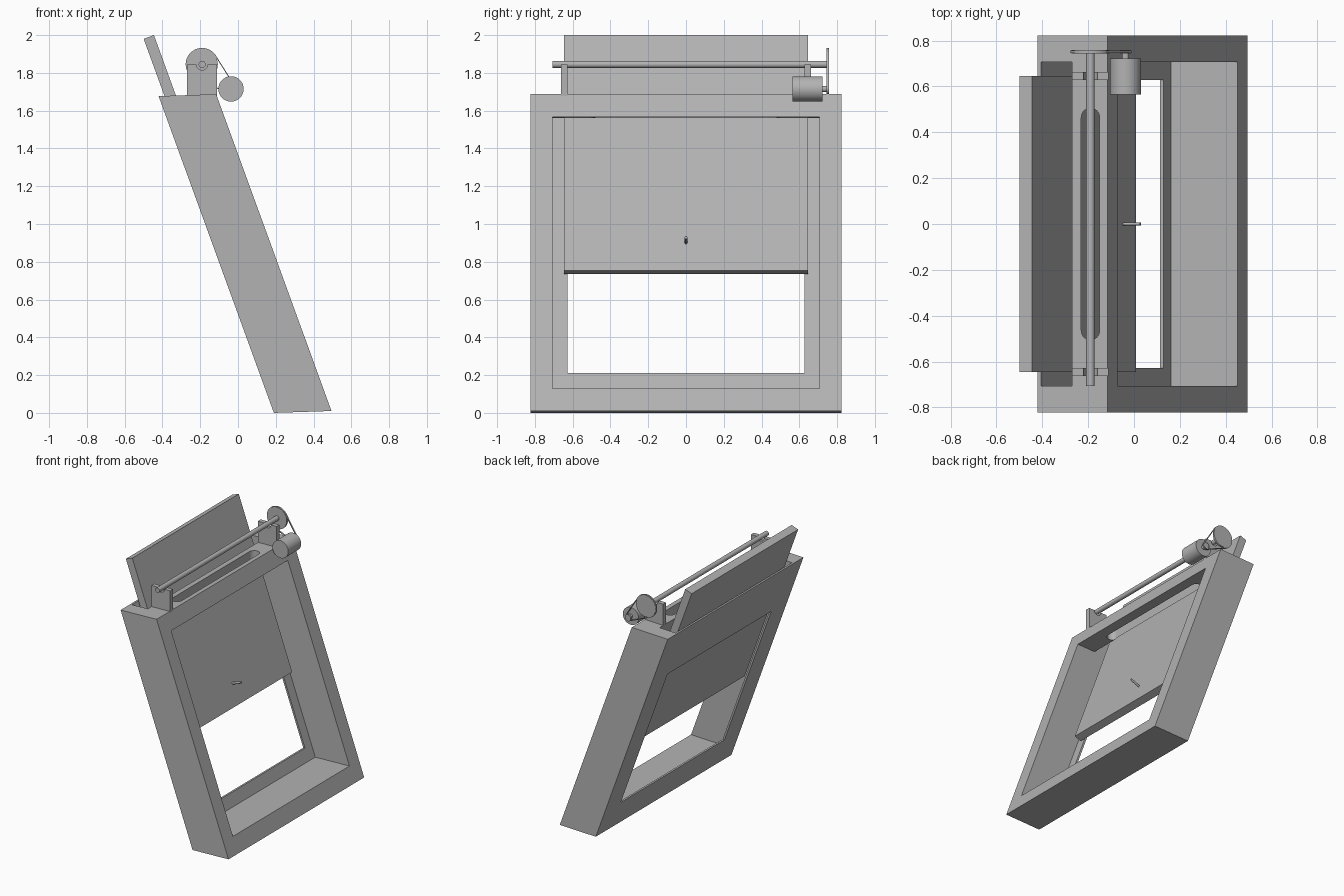
import bpy
import bmesh
from math import cos, sin, pi, acos, atan2, hypot, radians
from mathutils import Vector

cube = bpy.data.objects.get("Cube")
if cube:
    bpy.data.objects.remove(cube, do_unlink=True)

grey = bpy.data.materials.new("plain_grey")
grey.use_nodes = True
grey.diffuse_color = (0.45, 0.45, 0.45, 1)
grey.node_tree.nodes["Principled BSDF"].inputs["Base Color"].default_value = (0.45, 0.45, 0.45, 1)

LEAN = radians(20)
UP = Vector((-sin(LEAN), 0, cos(LEAN)))      # along the leaning panel
OUT = Vector((cos(LEAN), 0, sin(LEAN)))      # out of the panel's front
FRAME_H = 1.677


def finish(name, bm, smooth=False):
    bmesh.ops.recalc_face_normals(bm, faces=bm.faces)
    mesh = bpy.data.meshes.new(name)
    bm.to_mesh(mesh)
    bm.free()
    mesh.materials.append(grey)
    obj = bpy.data.objects.new(name, mesh)
    bpy.context.collection.objects.link(obj)
    if smooth:
        bpy.ops.object.select_all(action='DESELECT')
        obj.select_set(True)
        bpy.context.view_layer.objects.active = obj
        bpy.ops.object.shade_smooth_by_angle(angle=radians(30))
    return obj


def extrude(name, points, offset, smooth=False):
    """Solid made by sweeping a flat outline along an offset."""
    bm = bmesh.new()
    face = bm.faces.new([bm.verts.new(p) for p in points])
    new = bmesh.ops.extrude_face_region(bm, geom=[face])["geom"]
    verts = [v for v in new if isinstance(v, bmesh.types.BMVert)]
    bmesh.ops.translate(bm, verts=verts, vec=offset)
    return finish(name, bm, smooth)


def side_prism(name, outline, y0, y1, smooth=False):
    return extrude(name, [(x, y0, z) for x, z in outline], (0, y1 - y0, 0), smooth)


def arc(cx, cz, r, a0, a1, n):
    return [(cx + r * cos(a0 + (a1 - a0) * i / n), cz + r * sin(a0 + (a1 - a0) * i / n))
            for i in range(n + 1)]


def rod(name, cx, cz, r, y0, y1, n=48):
    return side_prism(name, arc(cx, cz, r, 0, 2 * pi, n)[:-1], y0, y1, True)


def frame_block(name, u0, u1, h0, h1, half):
    """Leaning block: u is depth from the frame's back, h is height."""
    corners = [(u0, h0), (u1, h0), (u1, h1), (u0, h1)]
    outline = [(0.19 + u - 0.364 * h, h + 0.033 * u) for u, h in corners]
    return side_prism(name, outline, -half, half)


def cut(target, cutter):
    mod = target.modifiers.new("cut", 'BOOLEAN')
    mod.operation = 'DIFFERENCE'
    mod.solver = 'EXACT'
    mod.object = cutter
    bpy.context.view_layer.objects.active = target
    bpy.ops.object.modifier_apply(modifier=mod.name)
    bpy.data.objects.remove(cutter, do_unlink=True)


# Leaning frame: front pocket, back window, panel slot and rope slot
frame = frame_block("frame", 0, 0.305, 0, FRAME_H, 0.822)
cut(frame, frame_block("pocket_cutter", 0.015, 0.4, 0.12, 1.557, 0.706))
cut(frame, frame_block("window_cutter", -0.1, 0.1, 0.21, 1.30, 0.628))
cut(frame, frame_block("panel_slot_cutter", 0.015, 0.15, 1.45, 1.8, 0.706))
stadium = arc(-0.19, 0.465, 0.04, 0, pi, 16) + arc(-0.19, -0.465, 0.04, pi, 2 * pi, 16)
cut(frame, extrude("rope_slot_cutter", [(x, y, 1.45) for x, y in stadium], (0, 0, 0.4)))

# Sliding panel
top_front = Vector((-0.445, -0.645, 2.0))
bottom_front = top_front - UP * 1.325
back = OUT * -0.058
extrude("sliding_panel", [top_front, bottom_front, bottom_front + back, top_front + back],
        (0, 1.29, 0))

# Small peg handle on the panel
side = Vector((0, 1, 0))
root = Vector((-0.05, 0, 0.9))
ring = [root + side * (0.007 * cos(a)) + UP * (0.009 * sin(a))
        for a in (2 * pi * i / 20 for i in range(20))]
extrude("handle", ring, OUT * 0.083, True)

# Brackets with a half-round cradle for the shaft
SX, SZ = -0.19, 1.845
cradle = [(-0.27, 1.675), (-0.112, 1.675), (-0.112, SZ)]
cradle += arc(SX, SZ, 0.03, 0, -pi, 16) + [(-0.27, SZ)]
for label, y in (("right", -0.645), ("left", 0.645)):
    side_prism("bracket_" + label, cradle, y - 0.017, y + 0.017, True)

# Winding shaft and its large pulley
rod("winding_shaft", SX, SZ, 0.0185, -0.707, 0.757)
rod("large_pulley", SX, SZ, 0.083, 0.743, 0.758, 64)

# Motor with stub shaft and small pulley
MX, MZ = -0.037, 1.715
rod("motor", MX, MZ, 0.067, 0.565, 0.722, 64)
rod("motor_shaft", MX, MZ, 0.016, 0.72, 0.745)
rod("small_pulley", MX, MZ, 0.024, 0.743, 0.758)


# Belt running round both pulleys
def belt_loop(extra):
    big, small = 0.082 + extra, 0.022 + extra
    phi = atan2(MZ - SZ, MX - SX)
    g = acos((big - small) / hypot(MX - SX, MZ - SZ))
    return (arc(SX, SZ, big, phi + g, phi + 2 * pi - g, 40)
            + arc(MX, MZ, small, phi - g, phi + g, 20))


bm = bmesh.new()
loops = [[bm.verts.new((x, y, z)) for x, z in belt_loop(e)]
         for e, y in ((0, 0.745), (0.005, 0.745), (0.005, 0.756), (0, 0.756))]
count = len(loops[0])
for k in range(4):
    a, b = loops[k], loops[(k + 1) % 4]
    for i in range(count):
        j = (i + 1) % count
        bm.faces.new((a[i], a[j], b[j], b[i]))
finish("drive_belt", bm, True)
